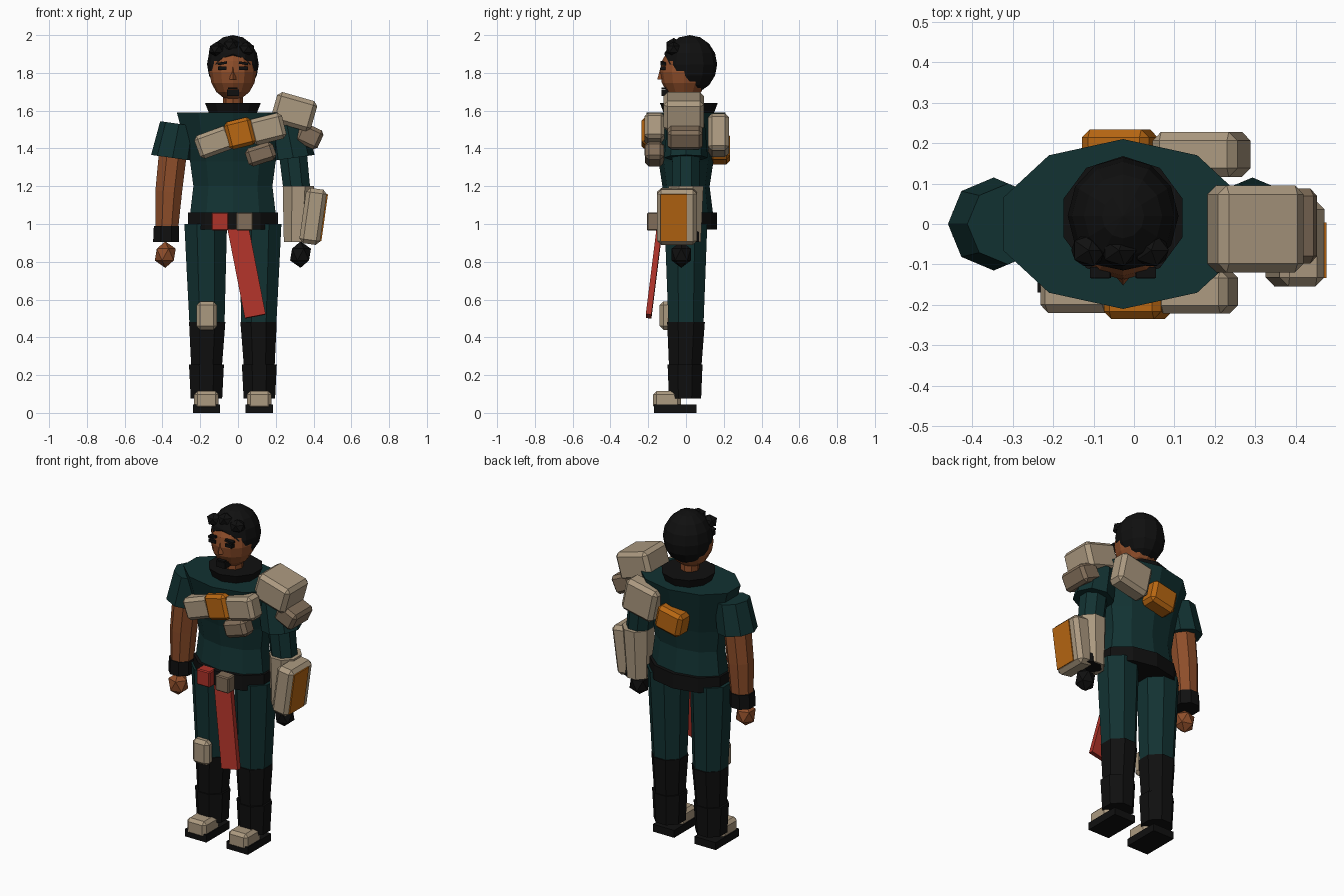
import bpy, bmesh
from math import sin, cos, pi, radians
from mathutils import Vector, Matrix

if "Cube" in bpy.data.objects:
    bpy.data.objects.remove(bpy.data.objects["Cube"], do_unlink=True)

MID = -0.027  # body centre line


def material(name, r, g, b):
    m = bpy.data.materials.new(name)
    m.use_nodes = True
    m.diffuse_color = (r, g, b, 1)
    bsdf = next(n for n in m.node_tree.nodes if n.type == 'BSDF_PRINCIPLED')
    bsdf.inputs["Base Color"].default_value = (r, g, b, 1)
    bsdf.inputs["Roughness"].default_value = 0.9
    return m


TEAL = material("dark teal cloth", 0.006, 0.032, 0.032)
BLACK = material("black", 0.005, 0.005, 0.005)
SKIN = material("brown skin", 0.27, 0.075, 0.023)
BEIGE = material("beige armour", 0.41, 0.32, 0.215)
TAUPE = material("taupe armour", 0.22, 0.155, 0.10)
ORANGE = material("orange", 0.48, 0.135, 0.006)
RED = material("red", 0.42, 0.032, 0.022)


def finish(name, bm, mat):
    bmesh.ops.recalc_face_normals(bm, faces=bm.faces)
    mesh = bpy.data.meshes.new(name)
    bm.to_mesh(mesh)
    bm.free()
    mesh.materials.append(mat)
    ob = bpy.data.objects.new(name, mesh)
    bpy.context.collection.objects.link(ob)
    return ob


def loft(name, mat, rings, sides=8, phase=0.0, tilt=0.0):
    """Closed tube through rings given as (x, y, z, rx, ry)."""
    bm = bmesh.new()
    loops = []
    for x, y, z, rx, ry in rings:
        angles = [phase + 2 * pi * i / sides for i in range(sides)]
        loops.append([bm.verts.new((x + rx * cos(a), y + ry * sin(a), z + tilt * rx * cos(a)))
                      for a in angles])
    for lo, hi in zip(loops, loops[1:]):
        for i in range(sides):
            j = (i + 1) % sides
            bm.faces.new((lo[i], lo[j], hi[j], hi[i]))
    bm.faces.new(loops[0])
    bm.faces.new(loops[-1])
    return finish(name, bm, mat)


def box(name, mat, centre, size, turn=0.0, pitch=0.0, bevel=0.0):
    """Box; turn raises its +x end, pitch swings its base forward (degrees)."""
    bm = bmesh.new()
    bmesh.ops.create_cube(bm, size=1)
    bm.transform(Matrix.Diagonal((*size, 1)))
    if bevel:
        bmesh.ops.bevel(bm, geom=bm.edges[:], offset=bevel, segments=1, affect='EDGES')
    bm.transform(Matrix.Translation(centre) @ Matrix.Rotation(radians(-turn), 4, 'Y')
                 @ Matrix.Rotation(radians(-pitch), 4, 'X'))
    return finish(name, bm, mat)


def ball(name, mat, centre, size, detail=1, cut=None):
    """Faceted ellipsoid, optionally trimmed by a plane (point, normal)."""
    bm = bmesh.new()
    if detail == 1:
        bmesh.ops.create_icosphere(bm, subdivisions=1, radius=1)
    else:
        bmesh.ops.create_uvsphere(bm, u_segments=12, v_segments=8, radius=1)
    bm.transform(Matrix.Translation(centre) @ Matrix.Diagonal((*size, 1)))
    if cut:
        res = bmesh.ops.bisect_plane(bm, geom=bm.verts[:] + bm.edges[:] + bm.faces[:],
                                     plane_co=cut[0], plane_no=cut[1], clear_outer=True)
        rim = [e for e in res["geom_cut"] if isinstance(e, bmesh.types.BMEdge)]
        bmesh.ops.edgeloop_fill(bm, edges=rim)
    return finish(name, bm, mat)


# Torso, belt, collar, neck
loft("torso", TEAL, [(MID, 0, 1.0, .245, .15), (MID, 0, 1.2, .22, .125),
                     (MID, 0, 1.33, .238, .145), (MID, 0, 1.59, .312, .21)], 10, pi / 2)
loft("belt", BLACK, [(MID, 0, .97, .25, .165), (MID, 0, 1.06, .25, .165)], 10, pi / 2)
loft("collar", BLACK, [(MID, .015, 1.58, .13, .13), (MID, .015, 1.64, .155, .153)], 10, pi / 2)
loft("neck", SKIN, [(MID, 0, 1.58, .053, .055), (MID, 0, 1.74, .053, .055)])

# Head and hair
ball("head", SKIN, (MID, -.01, 1.805), (.124, .128, .15), 2)
ball("hair", BLACK, (MID, .02, 1.845), (.137, .145, .155), 2,
     (Vector((0, -.115, 1.9)), Vector((0, -.21, -.11))))
for i, (dx, z) in enumerate([(-.085, 1.925), (-.01, 1.945), (.07, 1.925)]):
    ball(f"hair_tuft_{i + 1}", BLACK, (MID + dx, -.065, z), (.048, .045, .04))
loft("nose", SKIN, [(MID, -.13, 1.765, .018, .022), (MID, -.125, 1.83, .008, .01)], 4)
box("goatee", BLACK, (MID, -.105, 1.695), (.062, .05, .035))
box("mouth", BLACK, (MID, -.118, 1.718), (.05, .025, .008))
for s, side in ((-1, "right"), (1, "left")):
    box(f"{side}_eye", BLACK, (MID + s * .056, -.122, 1.825), (.046, .025, .018))
    box(f"{side}_brow", BLACK, (MID + s * .056, -.12, 1.851), (.05, .028, .013), -s * 10)

# Arms and legs
for s, side in ((-1, "right"), (1, "left")):
    bare = s < 0

    def at(d):
        return MID + s * d

    loft(f"{side}_sleeve", TEAL, [(at(.32), 0, 1.35, .113, .115), (at(.285), 0, 1.53, .1, .1)],
         8, 0, s * .14)
    loft(f"{side}_arm", SKIN if bare else TEAL,
         [(at(.352), 0, .95, .064, .066), (at(.34), 0, 1.17, .076, .076),
          (at(.315), 0, 1.4, .08, .08)], 8, pi / 8, s * .1)
    ball(f"{side}_hand", SKIN if bare else BLACK, (at(.358), -.025, .838), (.062, .06, .07))
    loft(f"{side}_cuff", BLACK, [(at(.354), 0, .905, .074, .076), (at(.352), 0, .99, .072, .074)],
         8, pi / 8)

    loft(f"{side}_trouser", TEAL, [(at(.137), 0, .46, .1, .1), (at(.141), 0, .75, .112, .112),
                                   (at(.144), 0, 1.0, .122, .122)], 8, pi / 8)
    loft(f"{side}_boot", BLACK, [(at(.14), -.005, .2, .085, .09), (at(.136), 0, .48, .104, .108)],
         8, pi / 8)
    loft(f"{side}_boot_cuff", BLACK, [(at(.14), -.005, .075, .09, .092),
                                      (at(.14), -.005, .255, .1, .1)], 8, pi / 8)
    box(f"{side}_sole", BLACK, (at(.14), -.057, .0225), (.144, .225, .045))
    box(f"{side}_toe_cap", BEIGE, (at(.14), -.1, .067), (.13, .148, .098), bevel=.018)

# Left forearm guard and shield with inlay
loft("forearm_guard", BEIGE, [(.312, 0, .905, .075, .085), (.32, 0, 1.2, .09, .1)], 8, pi / 8)
box("forearm_shield", BEIGE, (.398, -.048, 1.04), (.112, .212, .295), 0 - 8, bevel=.022)
box("shield_inlay", ORANGE, (.455, -.065, 1.034), (.008, .138, .25), -8)

# Shoulder armour
box("shoulder_pad", BEIGE, (.297, -.012, 1.595), (.22, .215, .165), -16, bevel=.022)
box("lower_shoulder_pad", TAUPE, (.378, -.005, 1.465), (.13, .185, .11), -25, bevel=.018)

# Sash armour on chest and back
box("chest_plate_right", BEIGE, (-.127, -.167, 1.432), (.19, .105, .13), 20, bevel=.02)
box("chest_plate_middle", ORANGE, (.01, -.177, 1.48), (.145, .115, .15), 14, bevel=.018)
box("chest_plate_left", BEIGE, (.155, -.167, 1.503), (.185, .108, .14), 14, bevel=.02)
box("chest_pouch", TAUPE, (.12, -.167, 1.37), (.155, .1, .1), 18, bevel=.02)
box("back_plate_left", BEIGE, (.167, .172, 1.47), (.215, .112, .2), 12, bevel=.022)
box("back_plate_right", ORANGE, (-.035, .178, 1.4), (.17, .112, .145), 12, bevel=.02)

# Belt pouches, hanging cloth, knee pad
box("red_pouch", RED, (-.095, -.17, 1.013), (.09, .065, .095), bevel=.006)
box("taupe_pouch", TAUPE, (.035, -.175, 1.013), (.09, .065, .095), bevel=.006)
box("hanging_cloth", RED, (.045, -.168, .75), (.112, .03, .49), 11, 7)
box("knee_pad", BEIGE, (-.165, -.107, .515), (.11, .065, .15), bevel=.02)
